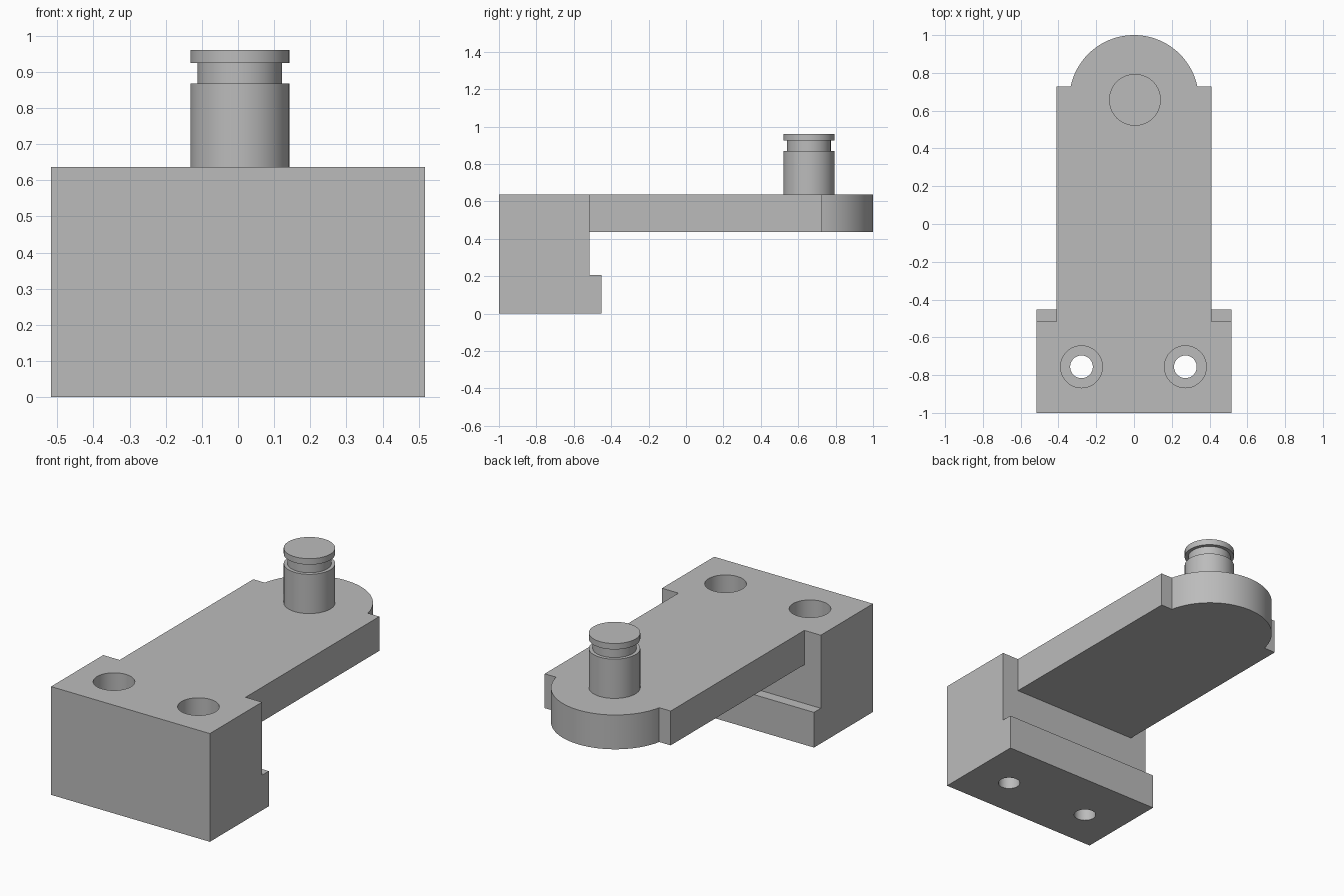
import bpy
import bmesh
import math
from mathutils import Matrix, Vector

cube = bpy.data.objects.get("Cube")
if cube:
    bpy.data.objects.remove(cube)

# One grey for the whole part
grey = bpy.data.materials.new("plain grey")
grey.use_nodes = True
grey.diffuse_color = (0.5, 0.5, 0.5, 1)
grey.node_tree.nodes["Principled BSDF"].inputs["Base Color"].default_value = (0.5, 0.5, 0.5, 1)

TOP = 0.637
PIN_X, PIN_Y = 0.005, 0.657


def finish(name, bm):
    bmesh.ops.recalc_face_normals(bm, faces=bm.faces)
    mesh = bpy.data.meshes.new(name)
    bm.to_mesh(mesh)
    bm.free()
    mesh.materials.append(grey)
    obj = bpy.data.objects.new(name, mesh)
    bpy.context.collection.objects.link(obj)
    return obj


def smooth(obj):
    bpy.ops.object.select_all(action='DESELECT')
    obj.select_set(True)
    bpy.context.view_layer.objects.active = obj
    bpy.ops.object.shade_smooth_by_angle(angle=math.radians(30))


def extrude(name, points, direction):
    """Solid from a planar outline pushed along a direction."""
    bm = bmesh.new()
    face = bm.faces.new([bm.verts.new(p) for p in points])
    geom = bmesh.ops.extrude_face_region(bm, geom=[face])["geom"]
    verts = [g for g in geom if isinstance(g, bmesh.types.BMVert)]
    bmesh.ops.translate(bm, verts=verts, vec=Vector(direction))
    return finish(name, bm)


def lathe(name, profile, x, y, steps=64):
    """Closed turned solid from (radius, z) pairs around a vertical axis."""
    bm = bmesh.new()
    verts = [bm.verts.new((r, 0, z)) for r, z in profile]
    edges = [bm.edges.new(pair) for pair in zip(verts, verts[1:])]
    bmesh.ops.spin(bm, geom=verts + edges, cent=(0, 0, 0), axis=(0, 0, 1),
                   angle=math.tau, steps=steps)
    bmesh.ops.remove_doubles(bm, verts=bm.verts, dist=0.0001)
    bmesh.ops.transform(bm, matrix=Matrix.Translation((x, y, 0)), verts=bm.verts)
    return finish(name, bm)


# Mounting block with a lip along its lower back edge
side = [(-1, 0), (-0.452, 0), (-0.452, 0.207), (-0.515, 0.207), (-0.515, TOP), (-1, TOP)]
block = extrude("mounting_block", [(-0.517, y, z) for y, z in side], (1.034, 0, 0))

# Counterbored bolt holes
for label, x in (("right", -0.278), ("left", 0.272)):
    cutter = lathe(label + "_bolt_hole_cutter",
                   [(0, -0.1), (0.06, -0.1), (0.06, 0.3), (0.111, 0.3), (0.111, 0.8), (0, 0.8)],
                   x, -0.756)
    cutter.hide_render = True
    cutter.hide_set(True)
    cut = block.modifiers.new(label + " bolt hole", 'BOOLEAN')
    cut.operation = 'DIFFERENCE'
    cut.solver = 'EXACT'
    cut.object = cutter

# Bake the cuts so that the edges can be shaded by angle
depsgraph = bpy.context.evaluated_depsgraph_get()
block_mesh = bpy.data.meshes.new_from_object(block.evaluated_get(depsgraph))
block.modifiers.clear()
block.data = block_mesh
for obj in [o for o in bpy.data.objects if o.name.endswith("_cutter")]:
    bpy.data.objects.remove(obj)
smooth(block)

# Arm with small shoulders and a rounded end
radius, shoulder = 0.343, 0.728
start = math.asin((shoulder - PIN_Y) / radius)
arc = [start + (math.pi - 2 * start) * i / 48 for i in range(49)]
outline = [(-0.41, shoulder), (-0.41, -0.515), (0.41, -0.515), (0.41, shoulder)]
outline += [(radius * math.cos(a), PIN_Y + radius * math.sin(a)) for a in arc]
arm = extrude("arm", [(x, y, 0.435) for x, y in outline], (0, 0, TOP - 0.435))
smooth(arm)

# Upright pin with a retaining groove under its cap
pin = lathe("pin", [(0, TOP), (0.137, TOP), (0.137, 0.868), (0.117, 0.868),
                    (0.117, 0.925), (0.137, 0.925), (0.137, 0.96), (0, 0.96)], PIN_X, PIN_Y)
smooth(pin)
